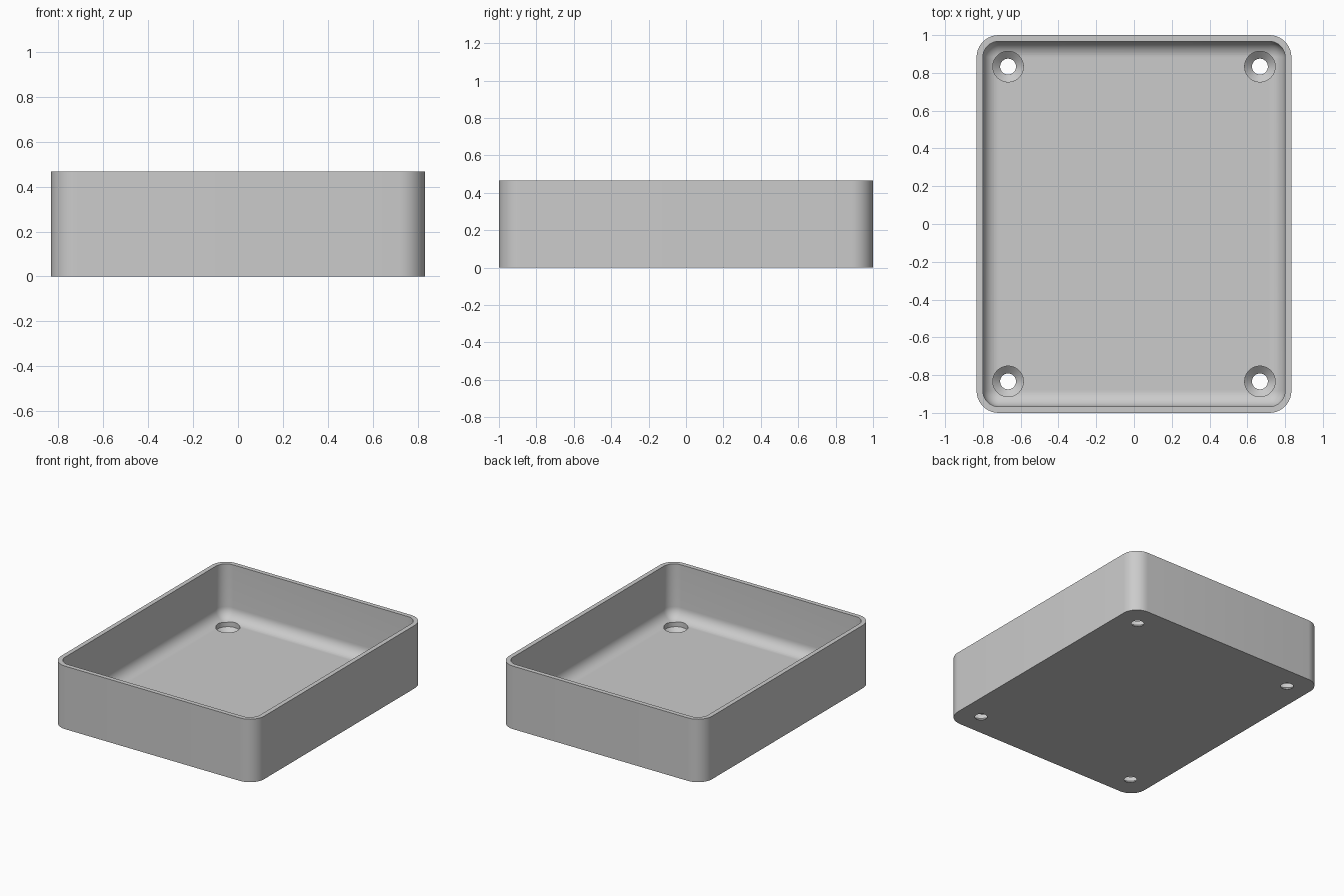
import bpy, bmesh
from math import sin, cos, pi, radians

cube = bpy.data.objects.get("Cube")
if cube:
    bpy.data.objects.remove(cube, do_unlink=True)

# Main sizes
HALF_X, HALF_Y, HEIGHT = 0.8333, 1.0, 0.4667
WALL, FLOOR = 0.0333, 0.0667
CORNER = 0.1167
FILLET = CORNER - WALL
HOLE_X, HOLE_Y = 0.6667, 0.8333
STEPS = 10

grey = bpy.data.materials.new("plain grey")
grey.use_nodes = True
grey.diffuse_color = (0.6, 0.6, 0.6, 1)
grey.node_tree.nodes["Principled BSDF"].inputs["Base Color"].default_value = (0.6, 0.6, 0.6, 1)


def rounded_ring(bm, inset, z):
    """Rounded rectangle, pulled in from the outer outline by inset."""
    r = max(CORNER - inset, 0)
    ring = []
    for k, (sx, sy) in enumerate([(1, 1), (-1, 1), (-1, -1), (1, -1)]):
        for i in range(STEPS + 1):
            a = pi / 2 * (k + i / STEPS)
            ring.append(bm.verts.new((sx * (HALF_X - CORNER) + r * cos(a),
                                      sy * (HALF_Y - CORNER) + r * sin(a), z)))
    return ring


def circle_ring(bm, x, y, r, z, n=40):
    return [bm.verts.new((x + r * cos(2 * pi * i / n), y + r * sin(2 * pi * i / n), z))
            for i in range(n)]


def loft(bm, rings):
    """Bridge successive rings and cap both ends."""
    for a, b in zip(rings, rings[1:]):
        n = len(a)
        for i in range(n):
            j = (i + 1) % n
            bm.faces.new((a[i], a[j], b[j], b[i]))
    bm.faces.new(rings[0][::-1])
    bm.faces.new(rings[-1])


def finish(bm, name):
    bmesh.ops.remove_doubles(bm, verts=bm.verts, dist=1e-5)
    bmesh.ops.recalc_face_normals(bm, faces=bm.faces)
    mesh = bpy.data.meshes.new(name)
    bm.to_mesh(mesh)
    bm.free()
    mesh.materials.append(grey)
    obj = bpy.data.objects.new(name, mesh)
    bpy.context.collection.objects.link(obj)
    return obj


# Open tray: outer wall, rim, inner wall and filleted floor
bm = bmesh.new()
profile = [(0, 0), (0, HEIGHT), (WALL, HEIGHT)]
for i in range(STEPS + 1):
    a = pi / 2 * i / STEPS
    profile.append((WALL + FILLET * (1 - cos(a)), FLOOR + FILLET * (1 - sin(a))))
loft(bm, [rounded_ring(bm, inset, z) for inset, z in profile])
tray = finish(bm, "tray")

# Countersunk screw holes in the four floor corners
bm = bmesh.new()
for sx in (-1, 1):
    for sy in (-1, 1):
        loft(bm, [circle_ring(bm, sx * HOLE_X, sy * HOLE_Y, r, z)
                  for r, z in [(0.042, -0.05), (0.042, 0.0), (0.081, 0.035), (0.081, 0.3)]])
cutter = finish(bm, "screw_hole_cutter")
cutter.hide_render = True

cut = tray.modifiers.new("screw holes", 'BOOLEAN')
cut.operation = 'DIFFERENCE'
cut.solver = 'EXACT'
cut.object = cutter

for o in bpy.context.selected_objects:
    o.select_set(False)
bpy.context.view_layer.objects.active = tray
tray.select_set(True)
bpy.ops.object.modifier_apply(modifier=cut.name)
bpy.data.objects.remove(cutter, do_unlink=True)
bpy.ops.object.shade_smooth_by_angle(angle=radians(30))
